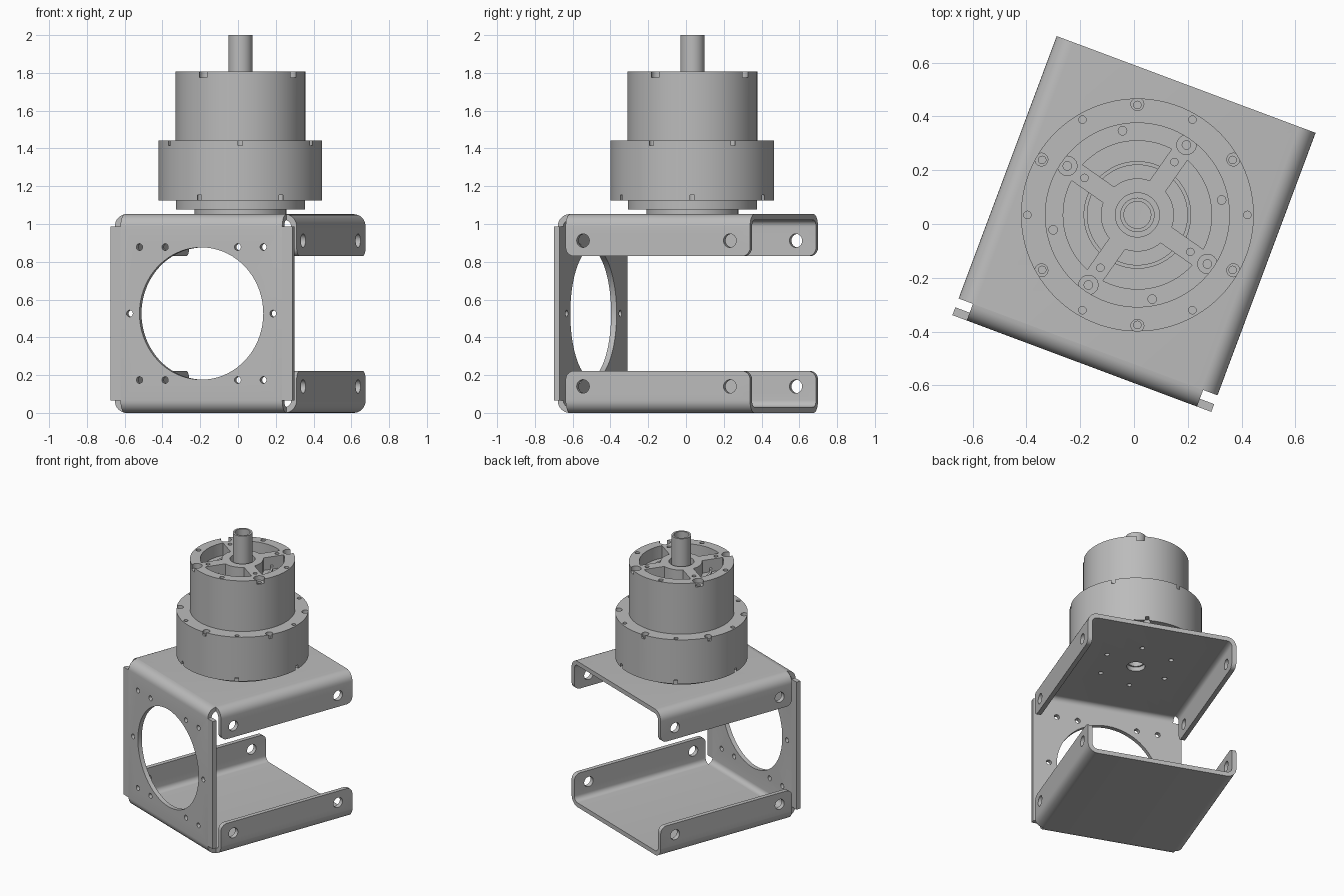
import bpy, bmesh
from math import cos, sin, asin, radians, pi
from mathutils import Matrix, Vector

cube = bpy.data.objects.get("Cube")
if cube:
    bpy.data.objects.remove(cube)

grey = bpy.data.materials.new("plain_grey")
grey.use_nodes = True
COLOUR = (0.5, 0.5, 0.5, 1)
grey.diffuse_color = COLOUR
grey.node_tree.nodes["Principled BSDF"].inputs["Base Color"].default_value = COLOUR

# Sheet metal sizes: half width, half depth, height, thickness, bend radius
W, D, H, T, R = 0.514, 0.554, 1.052, 0.031, 0.066
NOTCH = 0.457                      # half width of the front bend between reliefs
TURN = radians(-20.5)
FLANGE = 0.222
MOTOR_V = 0.036                    # motor axis in the bracket's own frame
MOTOR = Matrix.Rotation(TURN, 3, 'Z') @ Vector((0, MOTOR_V, 0))


def prism(bm, pts, axis, a, b):
    """Extrude a 2D outline along an axis from a to b."""
    place = {'x': lambda p, t: (t, p[0], p[1]),
             'y': lambda p, t: (p[0], t, p[1]),
             'z': lambda p, t: (p[0], p[1], t)}[axis]
    lo = [bm.verts.new(place(p, a)) for p in pts]
    hi = [bm.verts.new(place(p, b)) for p in pts]
    bm.faces.new(lo)
    bm.faces.new(hi)
    for i in range(len(pts)):
        j = (i + 1) % len(pts)
        bm.faces.new((lo[i], lo[j], hi[j], hi[i]))


def arc(r, a0, a1, n, cx=0, cy=0):
    return [(cx + r * cos(a0 + (a1 - a0) * i / n), cy + r * sin(a0 + (a1 - a0) * i / n))
            for i in range(n + 1)]


def circle(cx, cy, r, n=24):
    return arc(r, 0, 2 * pi, n, cx, cy)[:-1]


def polar(r, deg):
    return r * cos(radians(deg)), r * sin(radians(deg))


def u_profile(w, h, end):
    """Bent sheet outline: a flat web with two rounded bends and two legs."""
    outer = [(w, end)] + arc(R, 0, pi / 2, 8, w - R, h - R)
    inner = [(w - T, end)] + arc(R - T, 0, pi / 2, 8, w - R, h - R)
    flip = lambda pts: [(-x, y) for x, y in pts]
    return outer + flip(outer[::-1]) + flip(inner) + inner[::-1]


def make(name, bm):
    bmesh.ops.recalc_face_normals(bm, faces=bm.faces)
    mesh = bpy.data.meshes.new(name)
    bm.to_mesh(mesh)
    bm.free()
    obj = bpy.data.objects.new(name, mesh)
    bpy.context.collection.objects.link(obj)
    return obj


def cut(obj, cutter_bm):
    cutter = make("hole_cutter", cutter_bm)
    cutter.hide_render = True
    mod = obj.modifiers.new("holes", 'BOOLEAN')
    mod.operation, mod.solver, mod.object = 'DIFFERENCE', 'EXACT', cutter
    baked = bpy.data.meshes.new_from_object(
        obj.evaluated_get(bpy.context.evaluated_depsgraph_get()))
    obj.modifiers.clear()
    obj.data = baked
    bpy.data.objects.remove(cutter)


def finish(obj, location=(0, 0, 0), turn=0.0):
    obj.data.materials.clear()
    obj.data.materials.append(grey)
    for p in obj.data.polygons:
        p.use_smooth = True
        p.material_index = 0
    obj.data.set_sharp_from_angle(angle=radians(30))
    obj.location = location
    obj.rotation_euler.z = turn


def lathe(name, profile, steps=96):
    bm = bmesh.new()
    verts = [bm.verts.new((r, 0, z)) for r, z in profile]
    edges = [bm.edges.new((verts[i - 1], v)) for i, v in enumerate(verts)]
    bmesh.ops.spin(bm, geom=verts + edges, cent=(0, 0, 0), axis=(0, 0, 1),
                   angle=2 * pi, steps=steps)
    bmesh.ops.remove_doubles(bm, verts=bm.verts, dist=1e-5)
    return make(name, bm)


# Upper and lower channels with rounded flange corners
for name, top in (("upper_channel", True), ("lower_channel", False)):
    bm = bmesh.new()
    end = H - FLANGE
    prism(bm, u_profile(W, H, end), 'y', R - D, D)
    corners = [e for e in bm.edges
               if all(abs(v.co.z - end) < 1e-5 for v in e.verts)
               and abs(e.verts[0].co.y - e.verts[1].co.y) < 1e-5]
    bmesh.ops.bevel(bm, geom=corners, offset=0.045, segments=6, profile=0.5,
                    affect='EDGES')
    if not top:
        for v in bm.verts:
            v.co.z = H - v.co.z
    channel = make(name, bm)
    holes = bmesh.new()
    for y in (-0.39, 0.44):
        prism(holes, circle(y, H - 0.14 if top else 0.14, 0.036), 'x', -1, 1)
    if top:
        prism(holes, circle(0, MOTOR_V, 0.06, 32), 'z', H - 0.1, H + 0.1)
        for k in range(6):
            x, y = polar(0.245, 60 * k + 20.5)
            prism(holes, circle(x, y + MOTOR_V, 0.016, 16), 'z', H - 0.1, H + 0.1)
    cut(channel, holes)
    finish(channel, turn=TURN)

# Front plate wrapping into both channels
bm = bmesh.new()
outline = [(-q, H / 2 + p) for p, q in u_profile(H / 2, D, D - R)]
prism(bm, outline, 'x', -NOTCH, NOTCH)
front = make("front_plate", bm)
holes = bmesh.new()
prism(holes, circle(0, H / 2, 0.35, 72), 'y', -D - 0.1, -D + 0.1)
spots = [(0.405, 0)] + [(x, z) for x in (0.205, 0.35) for z in (-0.352, 0.352)]
for x, z in spots:
    for side in (-1, 1):
        prism(holes, circle(side * x, H / 2 + z, 0.018, 16), 'y', -D - 0.1, -D + 0.1)
cut(front, holes)
finish(front, turn=TURN)

# Side strips of the front plate
for name, side in (("left_front_strip", 1), ("right_front_strip", -1)):
    bm = bmesh.new()
    a, b = sorted((side * NOTCH, side * W))
    prism(bm, [(-D, 0.066), (T - D, 0.066), (T - D, H - 0.066), (-D, H - 0.066)], 'x', a, b)
    finish(make(name, bm), turn=TURN)

# Motor housing: stepped drum with a recessed hub
TOP, STEP, BASE = 1.808, 1.443, 1.125
housing = lathe("motor_housing", [
    (0.063, H), (0.243, H), (0.243, 1.078), (0.342, 1.078), (0.342, BASE),
    (0.433, BASE), (0.433, STEP), (0.344, STEP), (0.344, TOP),
    (0.082, TOP), (0.082, TOP - 0.045), (0.063, TOP - 0.045)])

# Spoke windows, counterbores and edge notches
cuts = bmesh.new()
for k in range(4):
    mid = radians(10 + 90 * k)
    ends = [pi / 4 - asin(0.036 / r) for r in (0.276, 0.136)]
    window = (arc(0.276, mid - ends[0], mid + ends[0], 16)
              + arc(0.136, mid + ends[1], mid - ends[1], 10))
    prism(cuts, window, 'z', TOP - 0.09, TOP + 0.1)
    prism(cuts, circle(*polar(0.318, 55 + 90 * k), 0.036), 'z', TOP - 0.032, TOP + 0.1)
for k in range(6):
    prism(cuts, circle(*polar(0.412, 30 + 60 * k), 0.024, 20), 'z', STEP - 0.028, STEP + 0.05)
    prism(cuts, circle(*polar(0.412, 60 * k), 0.024, 20), 'z', BASE - 0.05, BASE + 0.028)
cut(housing, cuts)

# Screw holes
cuts = bmesh.new()
for k in range(4):
    prism(cuts, circle(*polar(0.24, 55 + 90 * k), 0.014, 16), 'z', TOP - 0.05, TOP + 0.1)
for k in range(8):
    prism(cuts, circle(*polar(0.318, 10 + 45 * k), 0.016, 16), 'z', TOP - 0.08, TOP + 0.1)
for k in range(12):
    prism(cuts, circle(*polar(0.409, 30 * k), 0.014, 16), 'z', STEP - 0.07, STEP + 0.05)
cut(housing, cuts)
finish(housing, (MOTOR.x, MOTOR.y, 0))

# Bearing ring seen through the windows
ring = lathe("bearing_ring", [(0.186, TOP - 0.1), (0.2, TOP - 0.1),
                              (0.2, TOP - 0.06), (0.186, TOP - 0.06)])
finish(ring, (MOTOR.x, MOTOR.y, 0))

# Hollow output shaft
shaft = lathe("hollow_shaft", [(0.05, H), (0.064, H), (0.064, 2), (0.05, 2)], 48)
finish(shaft, (MOTOR.x, MOTOR.y, 0))
